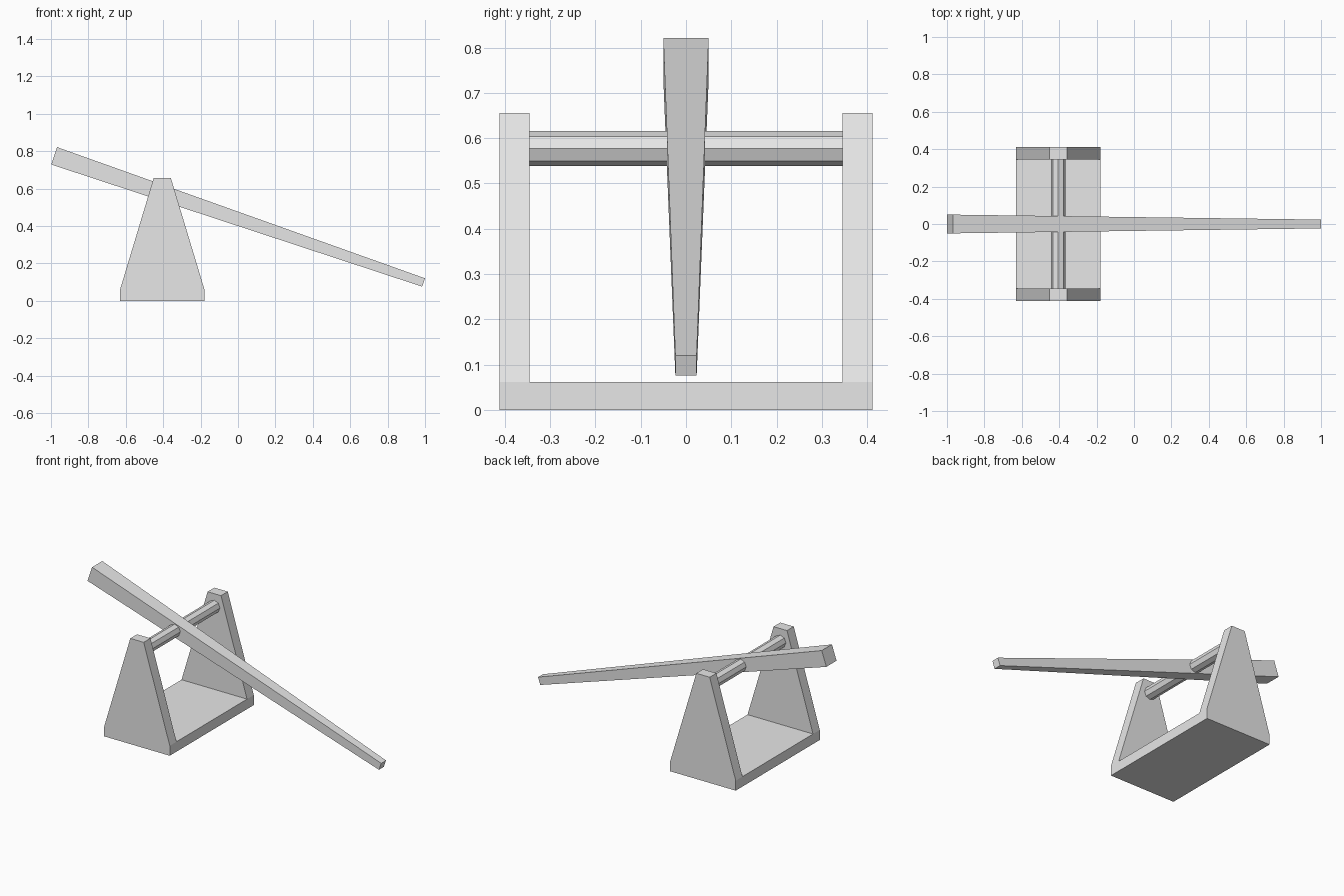
import bpy, bmesh
from math import cos, sin, pi
from mathutils import Vector

if "Cube" in bpy.data.objects:
    bpy.data.objects.remove(bpy.data.objects["Cube"], do_unlink=True)

grey = bpy.data.materials.new("light_grey")
grey.use_nodes = True
grey.diffuse_color = (0.8, 0.8, 0.8, 1)
grey.node_tree.nodes["Principled BSDF"].inputs["Base Color"].default_value = grey.diffuse_color


def loft(name, ring_a, ring_b):
    """Closed solid between two matching rings of points."""
    bm = bmesh.new()
    a, b = ([bm.verts.new(p) for p in ring] for ring in (ring_a, ring_b))
    bm.faces.new(a)
    bm.faces.new(b)
    for i in range(len(a)):
        j = (i + 1) % len(a)
        bm.faces.new((a[i], a[j], b[j], b[i]))
    bmesh.ops.recalc_face_normals(bm, faces=bm.faces)
    mesh = bpy.data.meshes.new(name)
    bm.to_mesh(mesh)
    bm.free()
    mesh.materials.append(grey)
    obj = bpy.data.objects.new(name, mesh)
    bpy.context.collection.objects.link(obj)
    return obj


def prism(name, profile, half_y):
    """Side profile (x, z) extruded evenly along y."""
    return loft(name, *([(x, s * half_y, z) for x, z in profile] for s in (-1, 1)))


pivot_x, pivot_z = -0.405, 0.577
inner_y, outer_y = 0.346, 0.412
base_half, top_half, base_top, frame_top = 0.225, 0.046, 0.062, 0.656

# Stand: tapered block hollowed out to leave a base and two uprights
half = [(base_half, 0), (base_half, base_top), (top_half, frame_top)]
profile = [(pivot_x + x, z) for x, z in half]
profile += [(pivot_x - x, z) for x, z in reversed(half)]
stand = prism("stand", profile, outer_y)
cutter = prism("stand_cutter", [(-1, base_top), (0.5, base_top), (0.5, 1), (-1, 1)], inner_y)
cutter.hide_render = True
cutter.hide_viewport = True
cutter.display_type = 'WIRE'
cut = stand.modifiers.new("hollow", 'BOOLEAN')
cut.operation = 'DIFFERENCE'
cut.solver = 'EXACT'
cut.object = cutter
bpy.context.view_layer.objects.active = stand
bpy.ops.object.modifier_apply(modifier=cut.name)
bpy.data.objects.remove(cutter, do_unlink=True)

# Axle: octagonal rod between the uprights
radius = 0.0385
prism("axle", [(pivot_x + radius * cos(i * pi / 4), pivot_z + radius * sin(i * pi / 4))
               for i in range(8)], inner_y)

# Beam: tilted square arm, thick at the short end and thin at the long end
thick_end, thin_end = Vector((-0.983, 0, 0.775)), Vector((0.992, 0, 0.098))
side = Vector((0, 1, 0))
up = (thin_end - thick_end).cross(side).normalized()
if up.z < 0:
    up.negate()


def square(center, half_y, half_z):
    return [center + side * half_y * a + up * half_z * b
            for a, b in ((-1, -1), (1, -1), (1, 1), (-1, 1))]


loft("beam", square(thick_end, 0.05, 0.049), square(thin_end, 0.0235, 0.0235))
